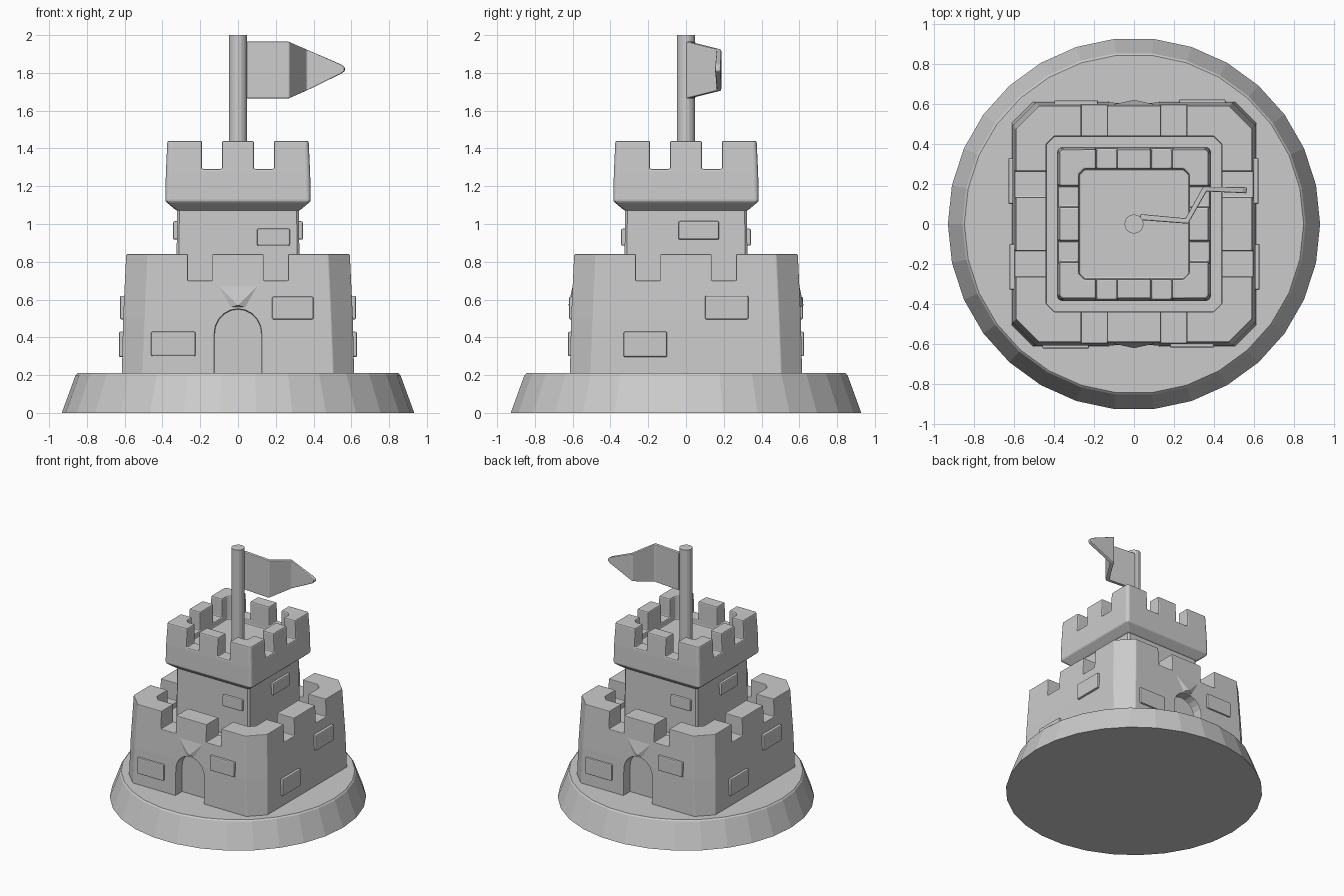
import bpy, bmesh
from math import pi, sin, cos
from mathutils import Matrix, Vector

if "Cube" in bpy.data.objects:
    bpy.data.objects.remove(bpy.data.objects["Cube"])


def make(name, bm, bevel=0.0):
    bmesh.ops.recalc_face_normals(bm, faces=bm.faces[:])
    me = bpy.data.meshes.new(name)
    bm.to_mesh(me)
    bm.free()
    ob = bpy.data.objects.new(name, me)
    bpy.context.collection.objects.link(ob)
    if bevel:
        add_bevel(ob, bevel)
    return ob


def add_bevel(ob, width):
    m = ob.modifiers.new("bevel", 'BEVEL')
    m.width, m.segments, m.limit_method = width, 2, 'ANGLE'


def loft(rings):
    """Join equal rings of points into a closed solid."""
    bm = bmesh.new()
    loops = [[bm.verts.new(p) for p in r] for r in rings]
    n = len(loops[0])
    for a, b in zip(loops, loops[1:]):
        for i in range(n):
            bm.faces.new((a[i], a[(i + 1) % n], b[(i + 1) % n], b[i]))
    bm.faces.new(loops[0][::-1])
    bm.faces.new(loops[-1])
    return bm


def square(z, h, c):
    """Square ring of half width h with corners cut by c."""
    k = h - c
    return [(h, -k, z), (h, k, z), (k, h, z), (-k, h, z),
            (-h, k, z), (-h, -k, z), (-k, -h, z), (k, -h, z)]


def box(x0, x1, y0, y1, z0, z1):
    return loft([[(x0, y0, z), (x1, y0, z), (x1, y1, z), (x0, y1, z)] for z in (z0, z1)])


def cut(ob, bm):
    c = make(ob.name + "_cutter", bm)
    c.hide_render = True
    c.hide_set(True)
    m = ob.modifiers.new("cut", 'BOOLEAN')
    m.operation, m.object, m.solver = 'DIFFERENCE', c, 'EXACT'


def crenellate(ob, inner, corner, floor, g0, g1, gap_z):
    """Hollow the top, then cut two gaps through each pair of walls."""
    cut(ob, loft([square(floor, inner, corner), square(gap_z + 0.5, inner, corner)]))
    for s in (-1, 1):
        a, b = sorted((s * g0, s * g1))
        cut(ob, box(a, b, -1, 1, gap_z, gap_z + 0.4))
        cut(ob, box(-1, 1, a, b, gap_z, gap_z + 0.4))


def turned(bm, angle):
    bm.transform(Matrix.Rotation(angle, 4, 'Z'))
    return bm


# Round base
N = 30
make("base", loft([[(r * cos(2 * pi * i / N), r * sin(2 * pi * i / N), z) for i in range(N)]
                   for z, r in ((0, 0.933), (0.2, 0.86), (0.21, 0.85))]))

# Lower keep with cut corners, battlements and two doors
keep = make("keep", loft([square(0.19, 0.615, 0.11), square(0.5, 0.608, 0.115),
                          square(0.84, 0.592, 0.115)]))
crenellate(keep, 0.44, 0.04, 0.66, 0.135, 0.265, 0.70)
for a in (0, pi):
    arch = [(-0.125, 0.1), (0.125, 0.1)] + [
        (0.125 * cos(pi * i / 10), 0.42 + 0.13 * sin(pi * i / 10)) for i in range(11)]
    cut(keep, turned(loft([[(x, y, z) for x, z in arch] for y in (-0.8, -0.53)]), a))
add_bevel(keep, 0.01)

# Pointed bulge above each door
for a, side in ((0, "front"), (pi, "back")):
    bm = bmesh.new()
    for p in ((0, -0.622, 0.57), (-0.13, -0.594, 0.7), (0.13, -0.594, 0.7),
              (-0.05, -0.6, 0.556), (0.05, -0.6, 0.556), (0, -0.57, 0.62)):
        bm.verts.new(p)
    bmesh.ops.convex_hull(bm, input=bm.verts[:])
    make(side + "_door_peak", turned(bm, a))

# Upper tower: shaft flaring out to a crenellated head
shaft = make("tower_shaft", loft([square(0.6, 0.328, 0.012), square(1.08, 0.322, 0.012)]))
head = make("tower_head", loft([square(1.07, 0.325, 0.012), square(1.12, 0.385, 0.014),
                                square(1.27, 0.382, 0.014), square(1.44, 0.374, 0.014)]))
crenellate(head, 0.275, 0.025, 1.25, 0.085, 0.19, 1.29)
add_bevel(head, 0.009)

# Raised bricks: side angle, span along the wall, heights, outer distance
bricks = [(0, -0.46, -0.225, 0.30, 0.43, 0.625), (0, 0.18, 0.40, 0.495, 0.615, 0.62),
          (pi / 2, -0.33, -0.10, 0.295, 0.43, 0.63), (pi / 2, 0.10, 0.33, 0.495, 0.62, 0.625),
          (0, 0.10, 0.275, 0.885, 0.975, 0.343), (pi / 2, -0.04, 0.175, 0.917, 1.015, 0.343)]
for angle, x0, x1, z0, z1, d in bricks:
    for flip in (0, pi):
        make("wall_brick", turned(box(x0, x1, -d, -d + 0.06, z0, z1), angle + flip), 0.008)

# Flag pole
make("flag_pole", loft([[(0.048 * cos(pi * i / 8), 0.048 * sin(pi * i / 8), z)
                         for i in range(16)] for z in (1.2, 2.0)]))

# Folded pennant
bm = bmesh.new()
cols = [[bm.verts.new((x, y, z)) for z in zs] for x, y, *zs in (
    (0.03, 0.035, 1.665, 1.965), (0.265, 0.015, 1.665, 1.965),
    (0.355, 0.175, 1.705, 1.925), (0.545, 0.17, 1.795, 1.845), (0.565, 0.168, 1.81, 1.83))]
for a, b in zip(cols, cols[1:]):
    bm.faces.new((a[0], b[0], b[1], a[1]))
flag = make("flag", bm)
m = flag.modifiers.new("thickness", 'SOLIDIFY')
m.thickness, m.offset = 0.03, 0
add_bevel(flag, 0.006)
